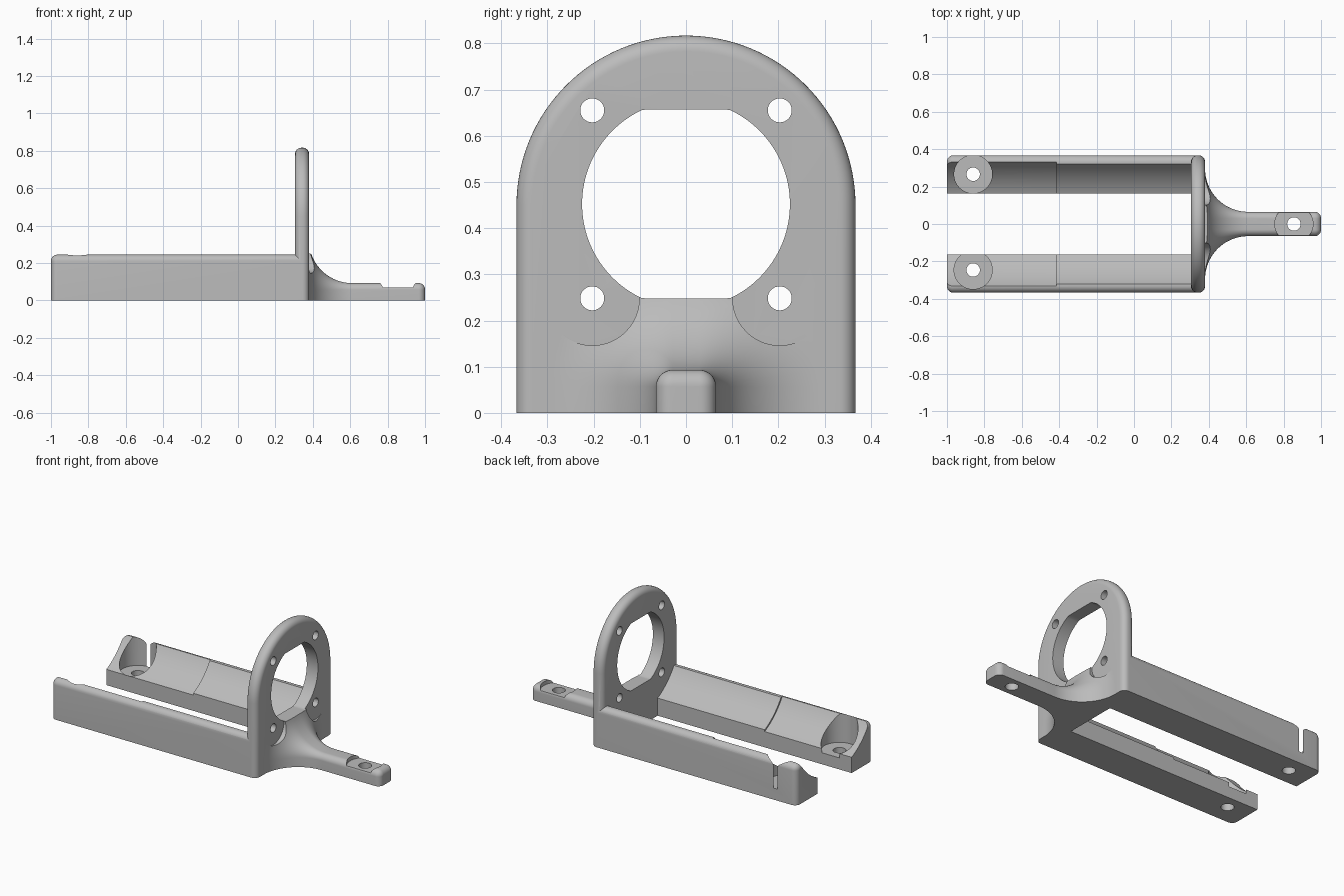
import bpy, bmesh
from math import sin, cos, pi, sqrt, radians
from mathutils import Matrix

old = bpy.data.objects.get("Cube")
if old:
    bpy.data.objects.remove(old, do_unlink=True)

grey = bpy.data.materials.new("plain grey")
grey.use_nodes = True
COLOUR = (0.5, 0.5, 0.5, 1)
grey.diffuse_color = COLOUR
grey.node_tree.nodes["Principled BSDF"].inputs["Base Color"].default_value = COLOUR

HALF, RAIL_TOP, RAIL_IN = 0.367, 0.245, 0.163
HOLE_Z, HOLE_R = 0.452, 0.225
BACK, FRONT = 0.305, 0.38


def finish(name, bm):
    bmesh.ops.recalc_face_normals(bm, faces=bm.faces)
    mesh = bpy.data.meshes.new(name)
    bm.to_mesh(mesh)
    bm.free()
    mesh.materials.append(grey)
    obj = bpy.data.objects.new(name, mesh)
    bpy.context.collection.objects.link(obj)
    return obj


def loft(name, sections):
    """Skin a list of (x, [(y, z), ...]) rings and cap both ends."""
    bm = bmesh.new()
    rings = [[bm.verts.new((x, y, z)) for y, z in pts] for x, pts in sections]
    n = len(rings[0])
    for a, b in zip(rings, rings[1:]):
        for i in range(n):
            j = (i + 1) % n
            bm.faces.new((a[i], a[j], b[j], b[i]))
    bm.faces.new(rings[0])
    bm.faces.new(rings[-1])
    return finish(name, bm)


def cylinder(name, radius, start, end, along_x=False, segments=64):
    bm = bmesh.new()
    length = end[0] - start[0] if along_x else end[2] - start[2]
    mid = [(a + b) / 2 for a, b in zip(start, end)]
    turn = Matrix.Rotation(pi / 2, 4, 'Y') if along_x else Matrix.Identity(4)
    bmesh.ops.create_cone(bm, cap_ends=True, segments=segments, radius1=radius,
                          radius2=radius, depth=length,
                          matrix=Matrix.Translation(mid) @ turn)
    return finish(name, bm)


def combine(target, other, operation):
    other.hide_render = True
    mod = target.modifiers.new("cut", 'BOOLEAN')
    mod.operation, mod.solver, mod.object = operation, 'EXACT', other
    bpy.context.view_layer.objects.active = target
    bpy.ops.object.modifier_apply(modifier=mod.name)
    bpy.data.objects.remove(other, do_unlink=True)


def arc(cy, cz, r, a0, a1, n=10):
    return [(cy + r * cos(a0 + (a1 - a0) * i / n), cz + r * sin(a0 + (a1 - a0) * i / n))
            for i in range(n + 1)]


def round_steps(r, n=8):
    """(distance from the end, inset) pairs for a rounded end."""
    return [(r * (1 - sin(pi / 2 * i / n)), r * (1 - cos(pi / 2 * i / n))) for i in range(n + 1)]


# Arched mounting plate with rounded rims
def arch(inset):
    w = HALF - inset
    return [(w, 0)] + arc(0, 0.45, w, 0, pi, 64) + [(-w, 0)]


rim = round_steps(0.034)
body = loft("motor_bracket",
            [(BACK + d, arch(i)) for d, i in reversed(rim)]
            + [(FRONT - d, arch(i)) for d, i in rim])


# Two side rails, rounded on the outer, top and far edges
def rail_section(side, inset):
    w, h, r = HALF - inset, RAIL_TOP - inset, 0.036 - inset
    pts = [(RAIL_IN, 0), (w, 0)] + arc(w - r, h - r, r, 0, pi / 2, 8) + [(RAIL_IN, h)]
    return [(side * y, z) for y, z in pts]


for side in (1, -1):
    rail = loft("rail", [(-1 + d, rail_section(side, i)) for d, i in reversed(rim)]
                + [(0.34, rail_section(side, 0))])
    combine(body, rail, 'UNION')


# Tail arm, flaring into the plate
def tail_section(grow):
    w, h, r = 0.065 + grow, 0.093 + grow, 0.036 + grow
    right = [(w, 0)] + arc(w - r, h - r, r, 0, pi / 2, 12)
    return right + [(-y, z) for y, z in reversed(right)]


FLARE = 0.23
sections = [(0.35, tail_section(FLARE))]
for i in range(25):
    a = pi / 2 * i / 24
    sections.append((FRONT + FLARE * (1 - cos(a)), tail_section(FLARE * (1 - sin(a)))))
sections += [(1 - d, tail_section(-i)) for d, i in rim]
combine(body, loft("tail", sections), 'UNION')

# Motor opening: round with flat top and bottom
opening = [(y, min(max(z, 0.248), 0.657))
           for y, z in arc(0, HOLE_Z, HOLE_R, 0, 2 * pi, 128)[:-1]]
combine(body, loft("opening", [(0.2, opening), (0.7, opening)]), 'DIFFERENCE')

# Bolt holes, the lower pair with clearance through the flare
for y in (-0.203, 0.203):
    for z in (0.248, 0.655):
        combine(body, cylinder("bolt_hole", 0.026, (0.2, y, z), (0.5, y, z), True, 32),
                'DIFFERENCE')
    combine(body, cylinder("bolt_clearance", 0.102, (FRONT, y, 0.248), (0.7, y, 0.248), True),
            'DIFFERENCE')

# Cradle for the motor barrel, slightly wider at the far end
for radius, end in ((0.38, BACK), (0.39, -0.415)):
    combine(body, cylinder("cradle", radius, (-1.1, 0, 0.45), (end, 0, 0.45), True, 160),
            'DIFFERENCE')

# Screw recesses and through holes
for x, y in ((-0.86, 0.266), (-0.86, -0.246), (0.855, 0)):
    combine(body, cylinder("recess", 0.102, (x, y, 0.07), (x, y, 0.4)), 'DIFFERENCE')
    combine(body, cylinder("screw_hole", 0.036, (x, y, -0.1), (x, y, 0.2), False, 32),
            'DIFFERENCE')

bpy.ops.object.select_all(action='DESELECT')
body.select_set(True)
bpy.context.view_layer.objects.active = body
bpy.ops.object.shade_smooth_by_angle(angle=radians(30))
